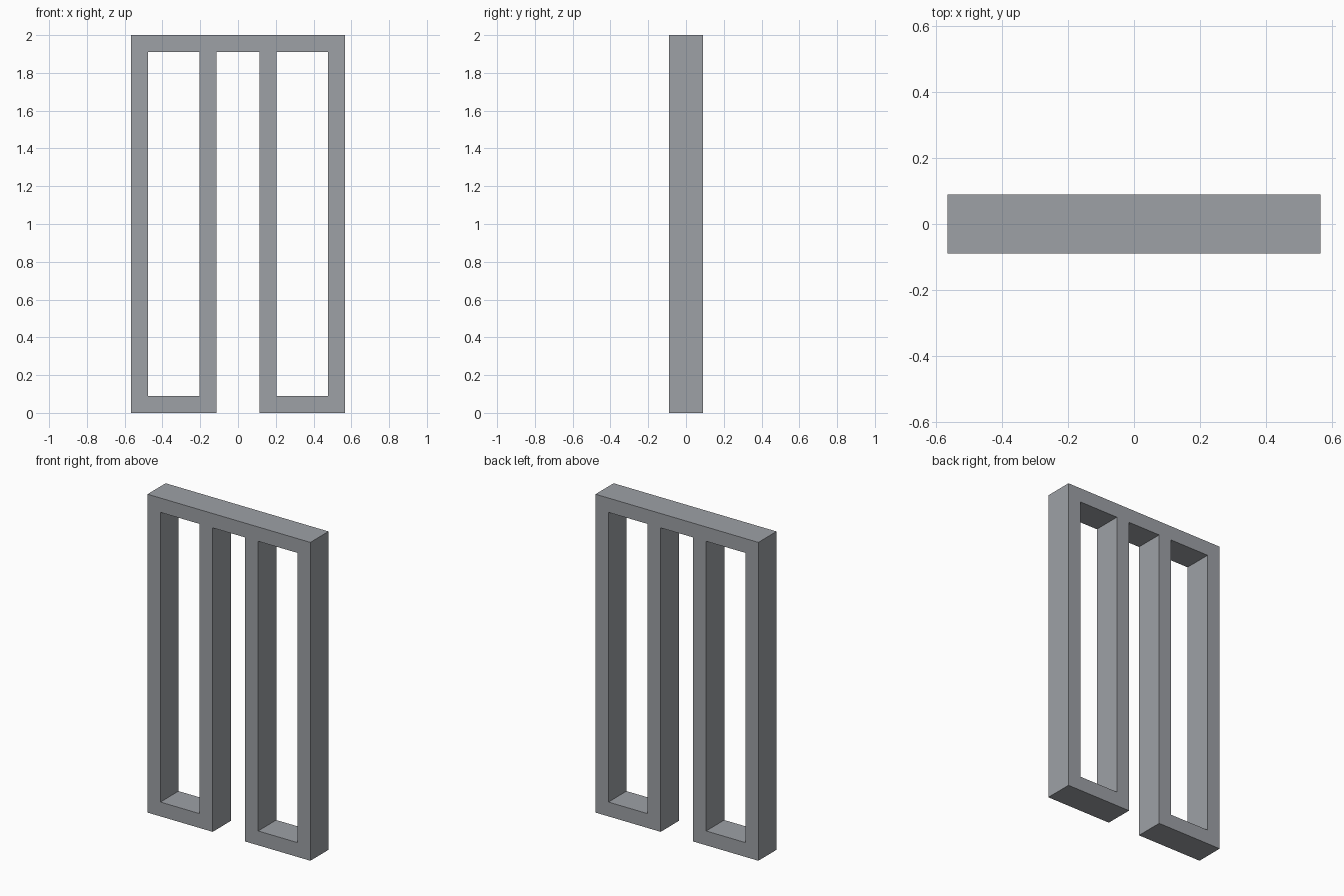
import bpy
import bmesh

if "Cube" in bpy.data.objects:
    bpy.data.objects.remove(bpy.data.objects["Cube"])

HALF_DEPTH = 0.09    # half thickness front to back
BAR = 0.09           # width of the square-cut bars
OUTER, INNER = 0.566, 0.113   # outer and inner x of each leg frame
HEIGHT = 2.0

grey = bpy.data.materials.new("steel grey")
grey.diffuse_color = (0.34, 0.355, 0.38, 1.0)
grey.use_nodes = True
grey.node_tree.nodes["Principled BSDF"].inputs["Base Color"].default_value = grey.diffuse_color


def add_object(name, bm):
    bmesh.ops.recalc_face_normals(bm, faces=bm.faces)
    mesh = bpy.data.meshes.new(name)
    bm.to_mesh(mesh)
    bm.free()
    mesh.materials.append(grey)
    obj = bpy.data.objects.new(name, mesh)
    bpy.context.collection.objects.link(obj)
    return obj


def rect(x0, x1, z0, z1):
    return [(x0, z0), (x1, z0), (x1, z1), (x0, z1)]


def leg_frame(name, x0, x1):
    """Closed rectangular frame: four mitred quads pushed through the depth."""
    bm = bmesh.new()
    outer = [bm.verts.new((x, -HALF_DEPTH, z)) for x, z in rect(x0, x1, 0, HEIGHT)]
    inner = [bm.verts.new((x, -HALF_DEPTH, z))
             for x, z in rect(x0 + BAR, x1 - BAR, BAR, HEIGHT - BAR)]
    faces = []
    for i in range(4):
        j = (i + 1) % 4
        faces.append(bm.faces.new((outer[i], outer[j], inner[j], inner[i])))
    # keep the front faces and extrude a copy to the back
    result = bmesh.ops.extrude_face_region(bm, geom=faces, use_keep_orig=True)
    verts = [g for g in result["geom"] if isinstance(g, bmesh.types.BMVert)]
    bmesh.ops.translate(bm, verts=verts, vec=(0, 2 * HALF_DEPTH, 0))
    return add_object(name, bm)


# Two matching leg frames
leg_frame("left_leg_frame", -OUTER, -INNER)
leg_frame("right_leg_frame", INNER, OUTER)

# Short top bar joining the frames
bm = bmesh.new()
bmesh.ops.create_cube(bm, size=1)
bmesh.ops.scale(bm, verts=bm.verts, vec=(2 * INNER, 2 * HALF_DEPTH, BAR))
bmesh.ops.translate(bm, verts=bm.verts, vec=(0, 0, HEIGHT - BAR / 2))
# open ends, since they butt against the frames
ends = [f for f in bm.faces if abs(f.normal.x) > 0.9]
bmesh.ops.delete(bm, geom=ends, context="FACES_ONLY")
bridge = add_object("top_connector", bm)
